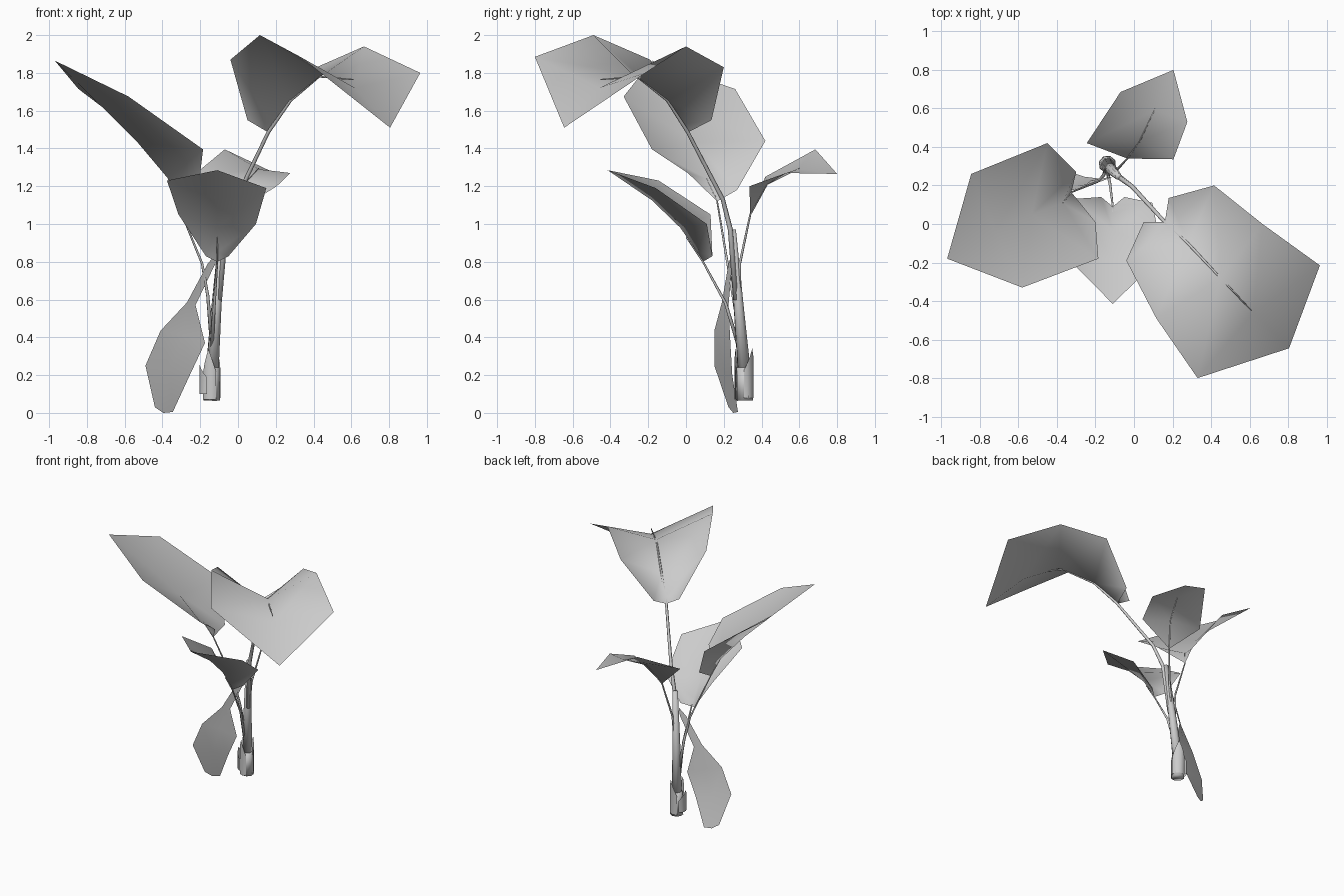
import bpy
from math import cos, sin, radians
from mathutils import Vector


def make(name, verts, faces):
    me = bpy.data.meshes.new(name)
    me.from_pydata([tuple(v) for v in verts], [], faces)
    me.shade_smooth()
    ob = bpy.data.objects.new(name, me)
    bpy.context.collection.objects.link(ob)
    return ob


def leaf(name, base, rows, tip):
    """Sheet leaf: base point, rows of (left edge, midrib, right edge), tip point."""
    verts = [base] + [p for r in rows for p in r] + [tip]
    faces = [(0, 2, 1), (0, 3, 2)]
    for i in range(len(rows) - 1):
        a = 1 + 3 * i
        faces += [(a, a + 1, a + 4, a + 3), (a + 1, a + 2, a + 5, a + 4)]
    a, t = 3 * len(rows) - 2, len(verts) - 1
    faces += [(a, a + 1, t), (a + 1, a + 2, t)]
    return make(name, verts, faces)


def tube(name, path, radii, sides=6):
    """Tapered tube along a path, capped at both ends."""
    pts = [Vector(p) for p in path]
    n, verts, faces = len(pts), [], []
    for i, p in enumerate(pts):
        d = (pts[min(i + 1, n - 1)] - pts[max(i - 1, 0)]).normalized()
        u = d.cross(Vector((0.3, 1, 0.1))).normalized()
        w = d.cross(u)
        for k in range(sides):
            a = radians(360 * k / sides)
            verts.append(p + radii[i] * (u * cos(a) + w * sin(a)))
    for i in range(n - 1):
        for k in range(sides):
            j = (k + 1) % sides
            faces.append((i * sides + k, i * sides + j,
                          (i + 1) * sides + j, (i + 1) * sides + k))
    faces += [tuple(range(sides))[::-1],
              tuple(range((n - 1) * sides, n * sides))]
    return make(name, verts, faces)


def sheath(name, centre, r, z0, z1, mid_deg, span, steps=6):
    """Curled bract: arc strip with a pointed top."""
    verts, faces = [], []
    for k in range(steps + 1):
        t = k / steps
        a = radians(mid_deg + span * (t - 0.5))
        x, y = centre[0] + r * cos(a), centre[1] + r * sin(a)
        h = z0 + (z1 - z0) * (0.55 + 0.45 * (1 - abs(2 * t - 1)))
        verts += [(x, y, z0), (x, y, h)]
        if k:
            b = 2 * k
            faces.append((b - 2, b, b + 1, b - 1))
    return make(name, verts, faces)


# Large left leaf
leaf("left_leaf", (-.325, .165, 1.12), [
    [(-.30, .27, 1.18), (-.37, .11, 1.24), (-.20, .01, 1.27)],
    [(-.45, .42, 1.44), (-.53, .05, 1.43), (-.185, -.18, 1.395)],
    [(-.845, .26, 1.715), (-.72, -.04, 1.62), (-.58, -.33, 1.675)],
], (-.97, -.18, 1.865))

# Large arching right leaf
leaf("right_leaf", (.16, .01, 1.485), [
    [(.18, .135, 1.55), (.18, -.01, 1.53), (.05, .01, 1.55)],
    [(.416, .20, 1.83), (.28, -.10, 1.65), (-.04, -.19, 1.87)],
    [(.667, 0, 1.94), (.45, -.28, 1.79), (.116, -.49, 2.0)],
    [(.965, -.215, 1.80), (.62, -.46, 1.72), (.33, -.80, 1.885)],
], (.805, -.645, 1.51))

# Middle leaf facing the front
leaf("front_leaf", (-.11, .09, .80), [
    [(-.17, .14, .83), (-.11, .06, .85), (-.05, .14, .83)],
    [(-.315, .13, 1.05), (-.11, -.03, .98), (.095, .11, 1.0)],
    [(-.376, -.145, 1.23), (-.11, -.18, 1.125), (.15, -.16, 1.19)],
], (-.11, -.415, 1.285))

# Middle leaf at the back
leaf("back_leaf", (-.035, .34, 1.05), [
    [(-.245, .42, 1.25), (.03, .43, 1.21), (.205, .336, 1.20)],
    [(-.07, .685, 1.395), (.11, .59, 1.29), (.277, .53, 1.27)],
], (.205, .80, 1.265))

# Drooping leaf with its flat ribbon stalk
leaf("drooping_leaf", (-.11, .245, .85), [
    [(-.16, .225, .79), (-.14, .235, .79), (-.12, .245, .79)],
    [(-.27, .19, .585), (-.25, .205, .58), (-.225, .225, .57)],
    [(-.41, .15, .435), (-.29, .20, .41), (-.175, .235, .37)],
    [(-.49, .15, .25), (-.36, .205, .22), (-.255, .245, .20)],
    [(-.44, .225, .03), (-.40, .24, .03), (-.345, .275, .005)],
], (-.395, .25, 0.0))

# Main stem in two overlapping lengths
tube("stem_base", [(-.138, .31, .065), (-.137, .307, .24)], [.046, .04], 8)
tube("main_stem", [(-.138, .31, .2), (-.115, .28, .55), (-.082, .247, .97)],
     [.036, .028, .018], 8)

# Leaf stalks running on into the midribs
stalks = {
    "left": ([(-.14, .29, .38), (-.16, .25, .62), (-.19, .22, .79),
              (-.325, .165, 1.12), (-.37, .11, 1.24)], .011),
    "right": ([(-.10, .265, .6), (-.065, .235, .97), (-.01, .195, 1.13),
               (.16, .01, 1.485), (.28, -.10, 1.655), (.43, -.26, 1.78),
               (.61, -.45, 1.765)], .016),
    "front": ([(-.14, .28, .35), (-.125, .21, .58), (-.11, .09, .80),
               (-.11, 0, .93)], .011),
    "back": ([(-.115, .285, .5), (-.085, .285, .79), (-.035, .34, 1.05),
              (.03, .43, 1.21), (.11, .60, 1.295)], .009),
}
for side, (path, r) in stalks.items():
    n = len(path)
    tube(side + "_stalk", path,
         [r * (1 - .8 * i / (n - 1)) for i in range(n)], 6)

# Small curled bracts at the foot
sheath("right_bract", (-.14, .31), .047, .08, .34, 60, 130)
sheath("left_bract", (-.155, .305), .05, .10, .26, 190, 140)
sheath("front_bract", (-.14, .305), .047, .07, .34, 250, 100)
